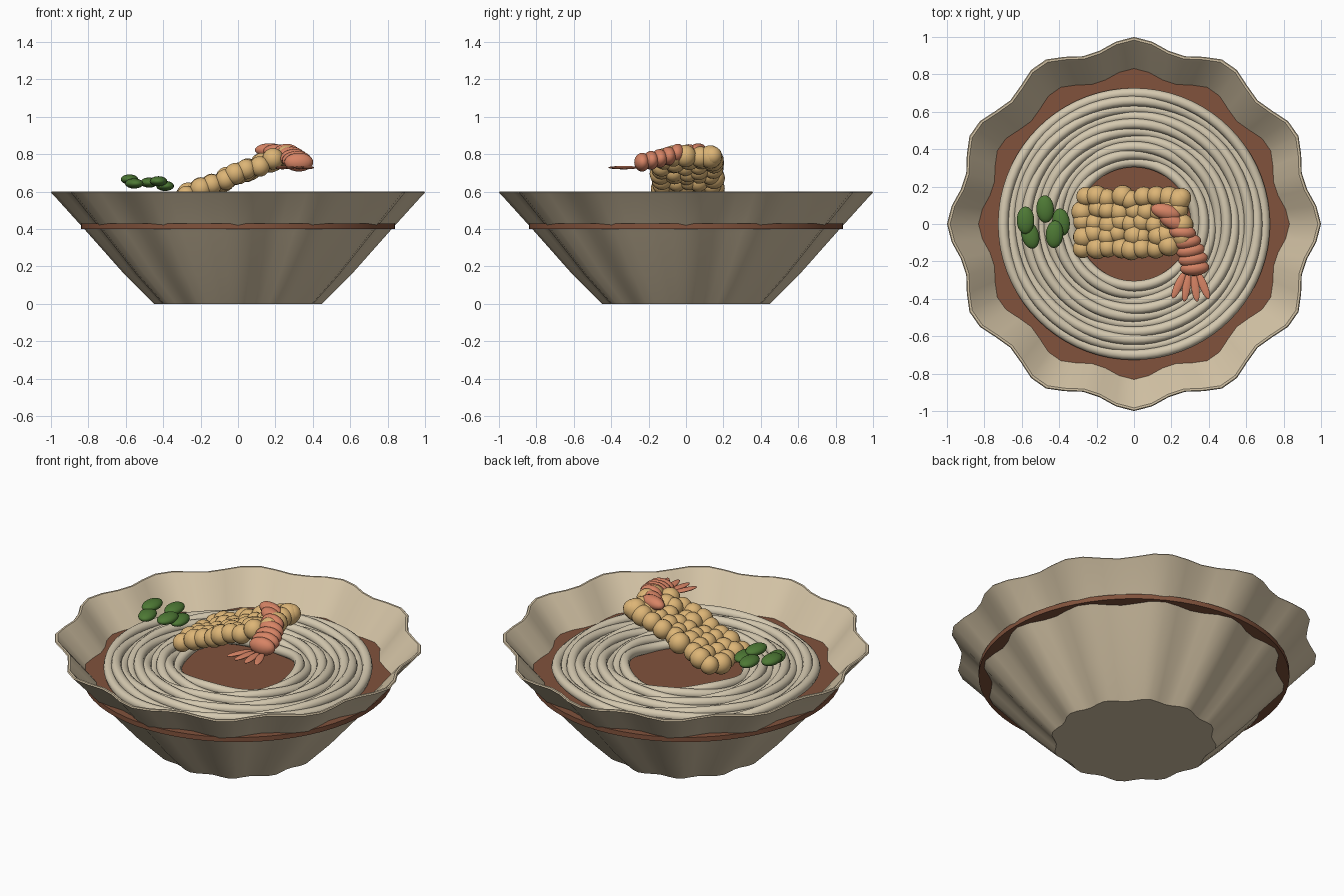
import bpy, bmesh, math, random
from mathutils import Matrix, Vector

if "Cube" in bpy.data.objects:
    bpy.data.objects.remove(bpy.data.objects["Cube"])

random.seed(4)


def material(name, rgb):
    m = bpy.data.materials.new(name)
    m.diffuse_color = (*rgb, 1)
    m.use_nodes = True
    m.node_tree.nodes["Principled BSDF"].inputs["Base Color"].default_value = m.diffuse_color
    return m


CERAMIC = material("beige ceramic", (0.66, 0.55, 0.38))
BROTH = material("brown broth", (0.22, 0.085, 0.045))
NOODLE = material("pale noodle", (0.66, 0.58, 0.43))
BATTER = material("golden batter", (0.72, 0.46, 0.18))
SHRIMP = material("pink shrimp", (0.68, 0.23, 0.13))
BEAN = material("green bean", (0.075, 0.19, 0.035))


def finish(name, bm, mat, angle=40):
    bmesh.ops.recalc_face_normals(bm, faces=bm.faces)
    me = bpy.data.meshes.new(name)
    bm.to_mesh(me)
    bm.free()
    me.materials.append(mat)
    ob = bpy.data.objects.new(name, me)
    bpy.context.collection.objects.link(ob)
    bpy.ops.object.select_all(action='DESELECT')
    ob.select_set(True)
    bpy.context.view_layer.objects.active = ob
    bpy.ops.object.shade_smooth_by_angle(angle=math.radians(angle))
    return ob


def skin(bm, loops, closed=False):
    """Bridge equal-length vertex loops with quads."""
    rings = [[bm.verts.new(p) for p in loop] for loop in loops]
    n = len(rings[0])
    for k in range(len(rings) if closed else len(rings) - 1):
        a, b = rings[k], rings[(k + 1) % len(rings)]
        for i in range(n):
            j = (i + 1) % n
            bm.faces.new((a[i], a[j], b[j], b[i]))
    return rings


def blob(bm, center, radii, turn=0.0, tilt=0.0):
    """Add one ellipsoid."""
    mat = (Matrix.Translation(center) @ Matrix.Rotation(turn, 4, 'Z')
           @ Matrix.Rotation(tilt, 4, 'X') @ Matrix.Diagonal((*radii, 1)))
    bmesh.ops.create_uvsphere(bm, u_segments=18, v_segments=12, radius=1, matrix=mat)


# Scalloped bowl: twelve lobes around a thin-walled profile
def scallop(radius, z, seg=64):
    pts = []
    for i in range(seg):
        t = 2 * math.pi * i / seg
        r = radius * (0.9675 + 0.0325 * math.cos(12 * t))
        pts.append((r * math.cos(t), r * math.sin(t), z))
    return pts


profile = [(0.45, 0), (0.605, 0.155), (0.80, 0.375), (0.99, 0.585), (1.0, 0.594),
           (0.995, 0.6), (0.983, 0.6), (0.968, 0.585), (0.785, 0.375), (0.58, 0.16), (0.43, 0.03)]
bm = bmesh.new()
rings = skin(bm, [scallop(r, z) for r, z in profile])
bm.faces.new(rings[0])
bm.faces.new(rings[-1])
finish("bowl", bm, CERAMIC)

# Broth disc, just reaching through the valleys of the wall
bm = bmesh.new()
bmesh.ops.create_cone(bm, cap_ends=True, segments=64, radius1=0.84, radius2=0.84, depth=0.028,
                      matrix=Matrix.Translation((0, 0, 0.414)))
finish("broth", bm, BROTH)

# Noodles: concentric rings that gently rise and fall
bm = bmesh.new()
for k in range(10):
    radius = 0.332 + 0.0408 * k
    phase = k * 1.9
    loops = []
    for i in range(72):
        t = 2 * math.pi * i / 72
        z = 0.458 + 0.018 * math.sin(3 * t + phase)
        loop = []
        for j in range(10):
            a = 2 * math.pi * j / 10
            r = radius + 0.028 * math.cos(a)
            loop.append((r * math.cos(t), r * math.sin(t), z + 0.028 * math.sin(a)))
        loops.append(loop)
    skin(bm, loops, closed=True)
finish("noodles", bm, NOODLE)

# Batter: a sloping slab of lumps
bm = bmesh.new()
for i in range(9):
    x = -0.265 + 0.064 * i
    for j in range(5):
        y = -0.125 + 0.066 * j + random.uniform(-0.012, 0.012)
        if i == 8 and j == 0:
            continue
        jx = random.uniform(-0.014, 0.014)
        z = 0.585 + 0.41 * (x + jx + 0.265) + random.uniform(-0.008, 0.008)
        r = random.uniform(0.05, 0.06)
        blob(bm, (x + jx, y, min(z, 0.79)), (r, r, r))
blob(bm, (0.24, 0.13, 0.785), (0.062, 0.062, 0.062))
finish("batter", bm, BATTER)

# Shrimp segments curving over the batter and out to the tail
bm = bmesh.new()
segments = [(0.17, 0.065, 0.822, 0.082, -15), (0.205, 0.015, 0.817, 0.075, -25),
            (0.26, -0.045, 0.805, 0.072, -5), (0.285, -0.095, 0.79, 0.074, 8),
            (0.302, -0.142, 0.777, 0.077, 10), (0.315, -0.187, 0.767, 0.08, 8),
            (0.325, -0.235, 0.757, 0.078, 5)]
for x, y, z, w, deg in segments:
    blob(bm, (x, y, z), (w, 0.042, 0.05 if y < 0 else 0.036), math.radians(deg))
finish("shrimp_segments", bm, SHRIMP)

# Tail fan of flat fins
bm = bmesh.new()
for deg in (-24, -9, 7, 22):
    a = math.radians(deg)
    centre = Vector((0.307 + 0.17 * math.sin(a), -0.185 - 0.155 * math.cos(a), 0.728))
    blob(bm, centre, (0.022, 0.078, 0.009), a)
finish("shrimp_tail", bm, SHRIMP)

# Scattered beans
bm = bmesh.new()
for x, y, z, deg in [(-0.58, 0.02, 0.665, 0), (-0.475, 0.08, 0.648, 3), (-0.39, 0.01, 0.63, 8),
                     (-0.555, -0.06, 0.643, 15), (-0.425, -0.055, 0.655, -4)]:
    blob(bm, (x, y, z), (0.047, 0.074, 0.027), math.radians(deg))
finish("beans", bm, BEAN)
